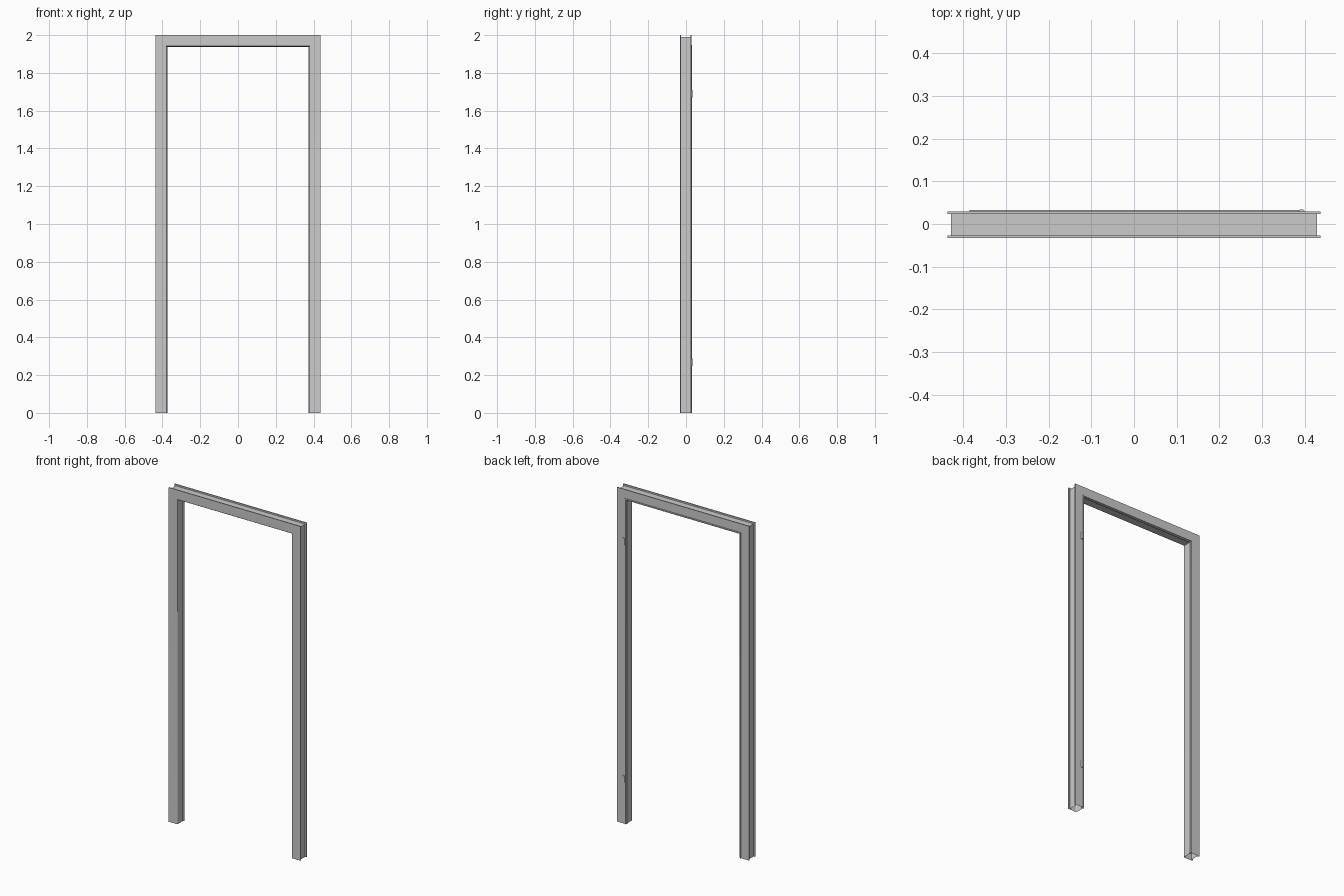
import bpy, bmesh, math

if "Cube" in bpy.data.objects:
    bpy.data.objects.remove(bpy.data.objects["Cube"])

HALF, TOP = 0.437, 2.0


def finish(name, bm, angle=35):
    bmesh.ops.recalc_face_normals(bm, faces=bm.faces)
    me = bpy.data.meshes.new(name)
    bm.to_mesh(me)
    bm.free()
    ob = bpy.data.objects.new(name, me)
    bpy.context.collection.objects.link(ob)
    bpy.ops.object.select_all(action='DESELECT')
    bpy.context.view_layer.objects.active = ob
    ob.select_set(True)
    bpy.ops.object.shade_smooth_by_angle(angle=math.radians(angle))
    return ob


def portal(name, profile):
    """Sweep a closed (x, y) section up one leg, over the head and down the other."""
    bm = bmesh.new()
    rings = []
    for side, at_top in ((-1, False), (-1, True), (1, True), (1, False)):
        rings.append([bm.verts.new((side * x, y, TOP - (HALF - x) if at_top else 0))
                      for x, y in profile])
    n = len(profile)
    for a, b in zip(rings, rings[1:]):
        for i in range(n):
            j = (i + 1) % n
            bm.faces.new((a[i], a[j], b[j], b[i]))
    return finish(name, bm)


def arc(cx, cy, r, a0, a1, n=5):
    return [(cx + r * math.cos(math.radians(a0 + (a1 - a0) * i / n)),
             cy + r * math.sin(math.radians(a0 + (a1 - a0) * i / n))) for i in range(n + 1)]


# Hollow frame section: two wall flanges, recessed web, rounded front edge
F, B, T = -0.033, 0.029, 0.006
frame_profile = ([(HALF, F)] + arc(0.383, F + 0.005, 0.005, 270, 180)
                 + [(0.378, 0.015), (0.385, 0.015), (0.385, B), (HALF, B),
                    (HALF, B - T), (0.428, B - T), (0.428, F + T), (HALF, F + T)])
portal("door_frame", frame_profile)

# Seal pressed into the rebate on the back inner edge
seal_profile = ([(0.385, 0.017), (0.379, 0.017)]
                + arc(0.378, 0.024, 0.005, 230, 90) + [(0.379, 0.033), (0.385, 0.033)])
portal("door_seal", seal_profile)

# Hinge sockets on the back of one leg
for name, z in (("lower_hinge", 0.267), ("upper_hinge", 1.69)):
    bm = bmesh.new()
    section = arc(0.392, 0.030, 0.0075, 0, 360, 16)[:-1]
    lo = [bm.verts.new((x, 0.030 + (y - 0.030) * 0.6, z - 0.02)) for x, y in section]
    hi = [bm.verts.new((x, 0.030 + (y - 0.030) * 0.6, z + 0.02)) for x, y in section]
    for i in range(16):
        j = (i + 1) % 16
        bm.faces.new((lo[i], lo[j], hi[j], hi[i]))
    bm.faces.new(lo)
    bm.faces.new(hi)
    finish(name, bm)
